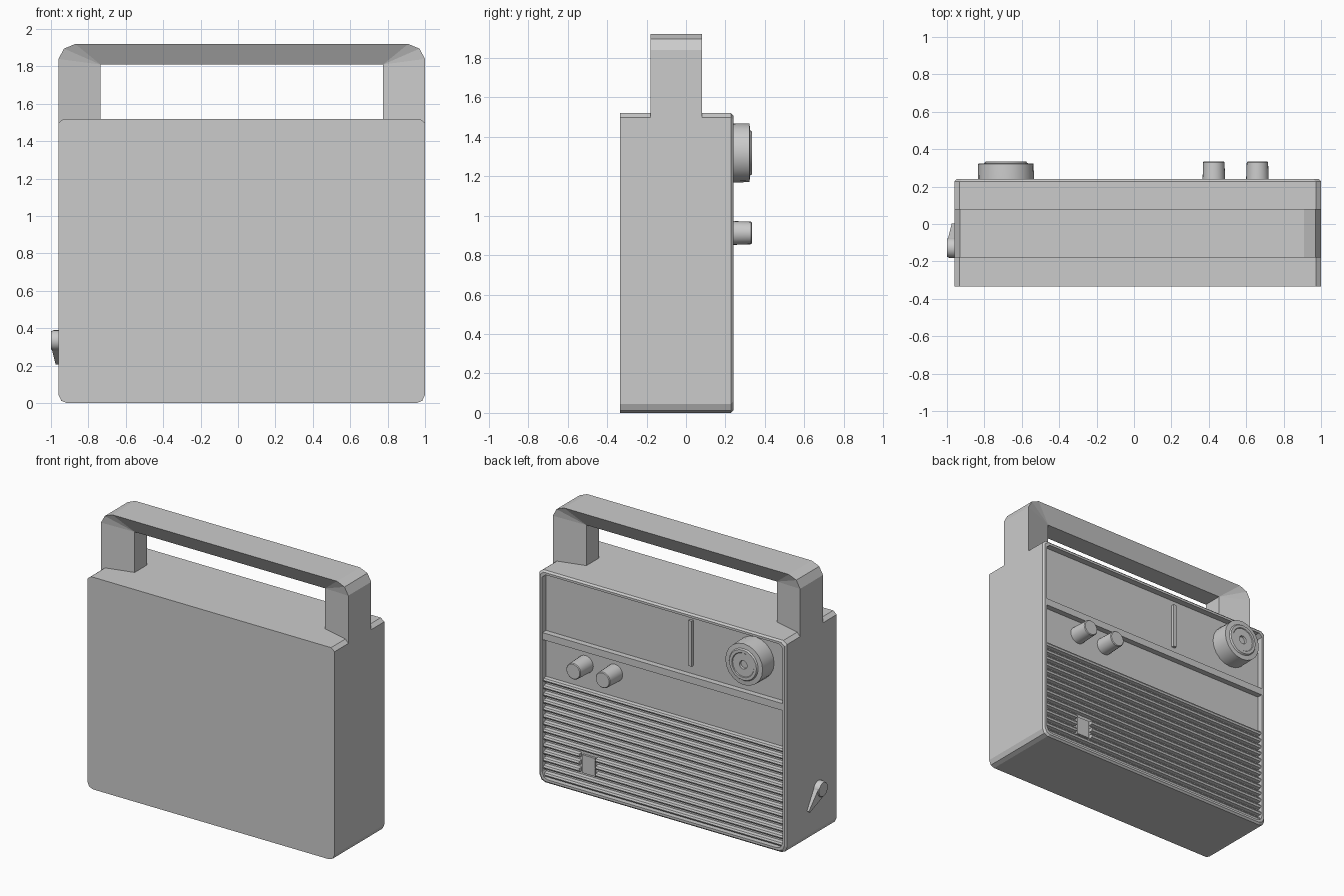
import bpy, bmesh, math
from mathutils import Vector

if "Cube" in bpy.data.objects:
    bpy.data.objects.remove(bpy.data.objects["Cube"])

CX = 0.02          # body centre in x
HW = 0.98          # body half width
TOP = 1.52


def finish(name, bm, smooth=None):
    bmesh.ops.recalc_face_normals(bm, faces=bm.faces)
    me = bpy.data.meshes.new(name)
    bm.to_mesh(me)
    bm.free()
    ob = bpy.data.objects.new(name, me)
    bpy.context.collection.objects.link(ob)
    if smooth:
        bpy.ops.object.select_all(action='DESELECT')
        ob.select_set(True)
        bpy.context.view_layer.objects.active = ob
        bpy.ops.object.shade_smooth_by_angle(angle=math.radians(smooth))
    return ob


def loft(name, rings, smooth=None):
    """Skin closed rings of equal length and cap both ends."""
    bm = bmesh.new()
    vr = [[bm.verts.new(p) for p in r] for r in rings]
    n = len(vr[0])
    for a, b in zip(vr, vr[1:]):
        for i in range(n):
            j = (i + 1) % n
            bm.faces.new((a[i], a[j], b[j], b[i]))
    bm.faces.new(vr[0])
    bm.faces.new(vr[-1])
    return finish(name, bm, smooth)


def box(name, x0, x1, y0, y1, z0, z1):
    ring = lambda y: [(x0, y, z0), (x1, y, z0), (x1, y, z1), (x0, y, z1)]
    return loft(name, [ring(y0), ring(y1)])


def turned(name, centre, axis, profile, sides, smooth=30):
    """Lathe (radius, distance) pairs around the x or y axis."""
    rings = []
    for r, d in profile:
        ring = []
        for i in range(sides):
            a = math.tau * i / sides
            u, w = r * math.cos(a), r * math.sin(a)
            ring.append(Vector(centre) + Vector((u, d, w) if axis == 'y' else (d, u, w)))
        rings.append(ring)
    return loft(name, rings, smooth)


# Case: rounded profile, soft rim and recessed face on +y
def case_ring(y, i):
    w, b, t = HW - i, i, TOP - i
    half = [(w - 0.045, b), (w - 0.015, b + 0.012), (w, b + 0.045),
            (w, t - 0.022), (w - 0.028, t)]
    pts = half + [(-x, z) for x, z in reversed(half)]
    return [(CX + x, y, z) for x, z in pts]


loft("case", [case_ring(y, i) for y, i in
              ((-0.335, 0), (0.228, 0), (0.24, 0.012), (0.24, 0.028), (0.195, 0.028))])

# Handle: wide outside, narrow inside, with clipped corners
outer = [(-0.98, 1.49), (-0.98, 1.84), (-0.95, 1.895), (-0.89, 1.92)]
outer += [(-x, z) for x, z in reversed(outer)]
inner = [(-0.755, 1.49), (-0.755, 1.81), (0.755, 1.81), (0.755, 1.49)]
pick = [0, 1, 1, 1, 2, 2, 2, 3]
bm = bmesh.new()
put = lambda pts, y: [bm.verts.new((CX + x, y, z)) for x, z in pts]
of, ob_, nf, nb = put(outer, -0.18), put(outer, 0.08), put(inner, -0.12), put(inner, 0.02)
for i in range(7):
    bm.faces.new((of[i], of[i + 1], ob_[i + 1], ob_[i]))
    a, b = pick[i], pick[i + 1]
    for o, n in ((of, nf), (ob_, nb)):
        bm.faces.new((o[i], o[i + 1], n[b]) if a == b else (o[i], o[i + 1], n[b], n[a]))
for i in range(3):
    bm.faces.new((nf[i], nf[i + 1], nb[i + 1], nb[i]))
for i, k in ((0, 0), (7, 3)):
    bm.faces.new((of[i], ob_[i], nb[k], nf[k]))
finish("handle", bm)

# Face panel parts
X0, X1 = CX - HW + 0.025, CX + HW - 0.025
box("divider_bar", X0, X1, 0.19, 0.236, 1.02, 1.07)
box("tuning_needle", -0.195, -0.17, 0.19, 0.215, 1.13, 1.455)

# Speaker grille slats, interrupted by a small plate
PX0, PX1 = 0.56, 0.69
PITCH = 0.052
for k in range(14):
    z = 0.05 + k * PITCH
    spans = [(X0, PX0), (PX1, X1)] if 0.12 < z < 0.26 else [(X0, X1)]
    for n, (a, b) in enumerate(spans):
        prof = [(0.19, z - 0.016), (0.222, z - 0.012), (0.228, z),
                (0.222, z + 0.012), (0.19, z + 0.016)]
        loft(f"grille_slat_{k}_{n}", [[(x, y, w) for y, w in prof] for x in (a, b)])
box("grille_plate", PX0 + 0.015, PX1 - 0.015, 0.19, 0.21, 0.135, 0.265)

# Tuning knob and two small knobs
turned("tuning_knob", (-0.685, 0, 1.318), 'y',
       [(0.15, 0.19), (0.15, 0.25), (0.148, 0.322), (0.115, 0.325), (0.108, 0.335),
        (0.088, 0.335), (0.084, 0.33), (0.03, 0.33), (0.028, 0.315)], 20)
for n, x in enumerate((0.427, 0.66)):
    turned(f"small_knob_{n}", (x, 0, 0.912), 'y',
           [(0.062, 0.19), (0.06, 0.25), (0.057, 0.33), (0.052, 0.335)], 24)

# Side lever: round hub with a tapering pointer
HY, HZ, HR = -0.127, 0.335, 0.055
turned("lever_hub", (0, HY, HZ), 'x', [(HR, -0.94), (HR, -0.985), (HR - 0.006, -1.0)], 20)
d = Vector((0, 0.707, -0.707))
s = Vector((0, 0.707, 0.707))
hub, tip = Vector((0, HY, HZ)), Vector((0, -0.005, 0.213))
section = lambda p, r, x: [p + s * r + Vector((-0.94, 0, 0)), p - s * r + Vector((-0.94, 0, 0)),
                           p - s * r + Vector((x, 0, 0)), p + s * r + Vector((x, 0, 0))]
loft("lever_pointer", [section(hub + d * 0.02, 0.048, -0.995), section(tip, 0.009, -0.975)])
